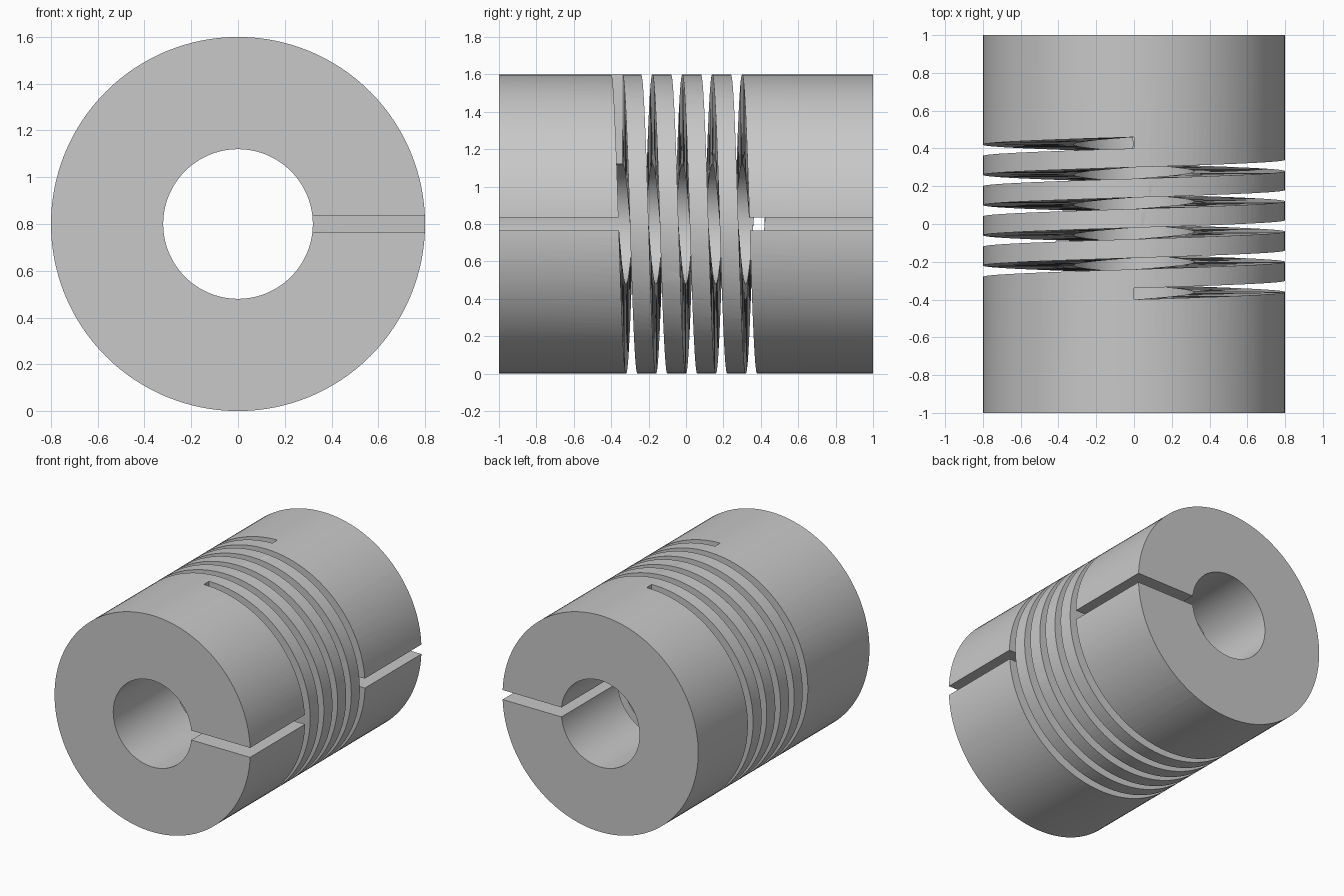
import bpy, bmesh
from math import sin, cos, pi, radians

default = bpy.data.objects.get("Cube")
if default:
    bpy.data.objects.remove(default, do_unlink=True)

RADIUS, BORE, HALF = 0.8, 0.32, 1.0
SEGMENTS = 128
TURNS, PITCH, SLOT, START = 5, 0.16, 0.06, -0.37
SLIT = 0.07


def sweep(name, sections, closed):
    """Skin a loop of four-point sections into a solid."""
    bm = bmesh.new()
    rings = [[bm.verts.new(p) for p in s] for s in sections]
    pairs = list(zip(rings, rings[1:]))
    if closed:
        pairs.append((rings[-1], rings[0]))
    else:
        bm.faces.new(rings[0])
        bm.faces.new(rings[-1])
    for a, b in pairs:
        for i in range(4):
            j = (i + 1) % 4
            bm.faces.new((a[i], a[j], b[j], b[i]))
    bmesh.ops.recalc_face_normals(bm, faces=bm.faces)
    mesh = bpy.data.meshes.new(name)
    bm.to_mesh(mesh)
    bm.free()
    obj = bpy.data.objects.new(name, mesh)
    bpy.context.collection.objects.link(obj)
    return obj


def section(angle, inner, outer, y, half_width):
    """Rectangle in the radial plane, angle measured from the top towards +x."""
    corners = ((inner, -1), (outer, -1), (outer, 1), (inner, 1))
    return [(r * sin(angle), y + s * half_width, RADIUS + r * cos(angle))
            for r, s in corners]


def slit_cutter(name, y0, y1):
    """Box that splits the clamp wall on the +x side."""
    z0, z1 = RADIUS - SLIT / 2, RADIUS + SLIT / 2
    return sweep(name, [[(x, y0, z0), (x, y1, z0), (x, y1, z1), (x, y0, z1)]
                        for x in (0.1, 0.95)], False)


# Thick tube along y
step = 2 * pi / SEGMENTS
body = sweep("coupling_body",
             [section(i * step, BORE, RADIUS, 0, HALF) for i in range(SEGMENTS)], True)

# Helical slot and the two clamp slits, which run into the slot
helix = sweep("helix_cutter",
              [section(i * step, 0.2, 0.9, START + PITCH * i / SEGMENTS, SLOT / 2)
               for i in range(TURNS * SEGMENTS + 1)], False)
first = START + PITCH / 4
last = first + PITCH * (TURNS - 1)
cutters = [helix,
           slit_cutter("front_slit_cutter", -1.1, first),
           slit_cutter("back_slit_cutter", last, 1.1)]

bpy.ops.object.select_all(action='DESELECT')
body.select_set(True)
bpy.context.view_layer.objects.active = body
for cutter in cutters:
    cutter.hide_render = True
    mod = body.modifiers.new(cutter.name, 'BOOLEAN')
    mod.operation = 'DIFFERENCE'
    mod.solver = 'EXACT'
    mod.object = cutter
    bpy.ops.object.modifier_apply(modifier=mod.name)
    bpy.data.objects.remove(cutter, do_unlink=True)

# Plain grey metal
grey = (0.58, 0.58, 0.58, 1)
metal = bpy.data.materials.new("grey_metal")
metal.use_nodes = True
metal.diffuse_color = grey
metal.node_tree.nodes["Principled BSDF"].inputs["Base Color"].default_value = grey
body.data.materials.clear()
body.data.materials.append(metal)
bpy.ops.object.shade_smooth_by_angle(angle=radians(30))
